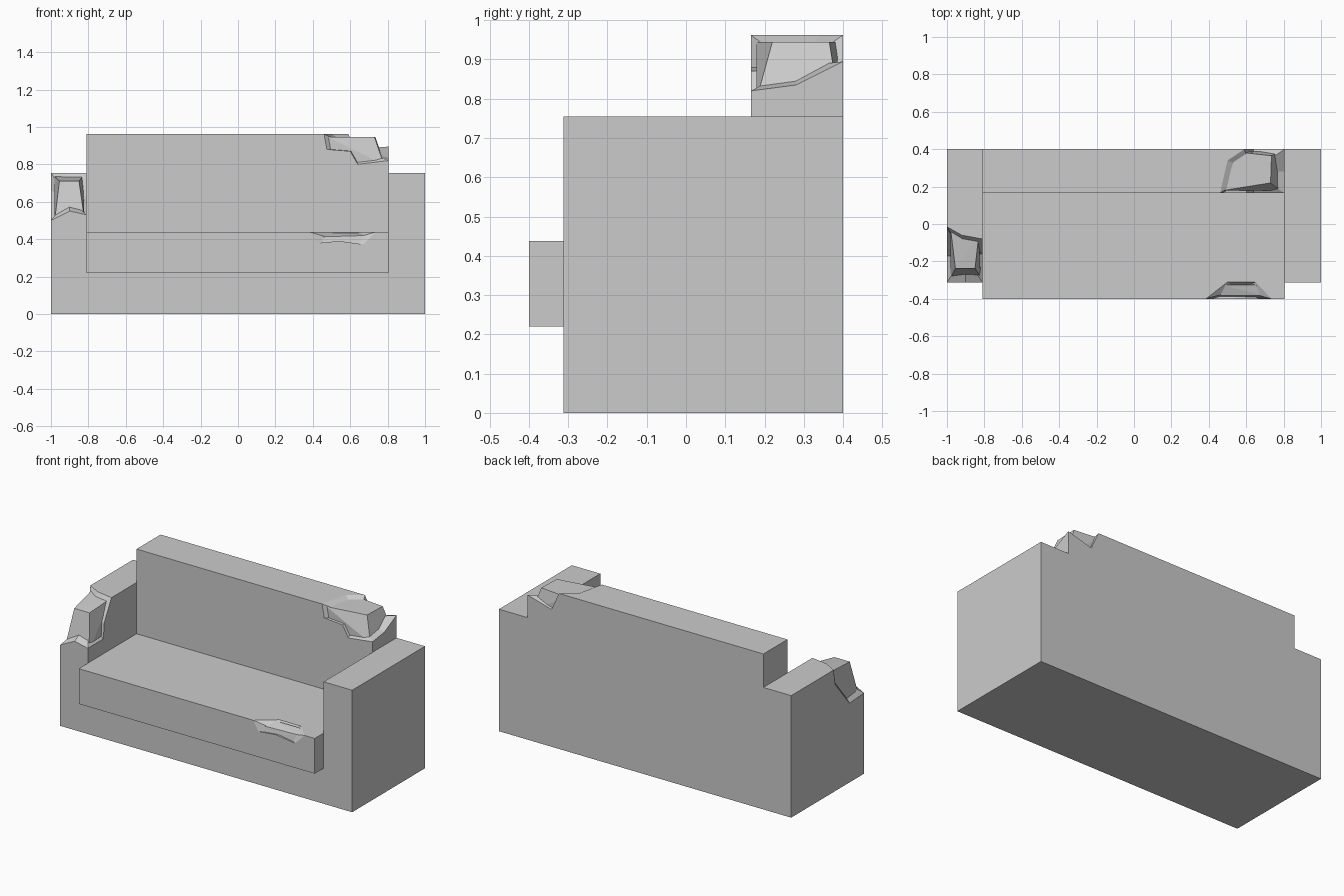
import bpy, bmesh
from mathutils import Vector

if "Cube" in bpy.data.objects:
    bpy.data.objects.remove(bpy.data.objects["Cube"], do_unlink=True)

GREY = (0.6, 0.6, 0.6, 1)
fabric = bpy.data.materials.new("grey_fabric")
fabric.use_nodes = True
fabric.diffuse_color = GREY
fabric.node_tree.nodes["Principled BSDF"].inputs["Base Color"].default_value = GREY


def finish(name, bm):
    bmesh.ops.recalc_face_normals(bm, faces=bm.faces)
    mesh = bpy.data.meshes.new(name)
    bm.to_mesh(mesh)
    bm.free()
    mesh.materials.append(fabric)
    obj = bpy.data.objects.new(name, mesh)
    bpy.context.collection.objects.link(obj)
    return obj


def extrude_outline(name, outline, y0, y1):
    """Front outline (x, z) extruded along y."""
    bm = bmesh.new()
    face = bm.faces.new([bm.verts.new((x, y0, z)) for x, z in outline])
    out = bmesh.ops.extrude_face_region(bm, geom=[face])
    moved = [v for v in out["geom"] if isinstance(v, bmesh.types.BMVert)]
    bmesh.ops.translate(bm, vec=(0, y1 - y0, 0), verts=moved)
    return finish(name, bm)


def stuffing(name, points):
    """Convex lump of padding showing through a tear."""
    bm = bmesh.new()
    for p in points:
        bm.verts.new(p)
    bmesh.ops.convex_hull(bm, input=bm.verts)
    bmesh.ops.dissolve_limit(bm, angle_limit=0.02, verts=bm.verts, edges=bm.edges)
    return finish(name, bm)


def tear(target, name, core, loop):
    """Cut away the cover inside a ragged loop, with walls sloping to core."""
    bm = bmesh.new()
    core = Vector(core)
    ring = [core + (Vector(p) - core) * 1.6 for p in loop]
    tip = bm.verts.new(core)
    low = [bm.verts.new(p) for p in ring]
    high = [bm.verts.new((p.x, p.y, 1.3)) for p in ring]
    for i in range(len(loop)):
        j = (i + 1) % len(loop)
        bm.faces.new((tip, low[i], low[j]))
        bm.faces.new((low[i], high[i], high[j], low[j]))
    bm.faces.new(high)
    cutter = finish(name, bm)
    cutter.hide_render = True
    cutter.hide_set(True)
    cutter.display_type = 'WIRE'
    mod = target.modifiers.new("tear", 'BOOLEAN')
    mod.operation = 'DIFFERENCE'
    mod.solver = 'EXACT'
    mod.object = cutter


# Main blocks
IN_L, IN_R, ARM, SEAT, BACK = -0.81, 0.805, 0.755, 0.438, 0.962
FRONT, REAR, LIP = -0.312, 0.4, -0.4
frame = extrude_outline("frame_with_arms", [
    (-1, 0), (1, 0), (1, ARM), (IN_R, ARM), (IN_R, 0.22),
    (IN_L, 0.22), (IN_L, ARM), (-1, ARM)], FRONT, REAR)
seat = extrude_outline("seat", [
    (IN_L, 0.22), (IN_R, 0.22), (IN_R, SEAT), (IN_L, SEAT)], LIP, REAR)
back = extrude_outline("backrest", [
    (IN_L, SEAT), (IN_R, SEAT), (IN_R, BACK), (IN_L, BACK)], 0.165, REAR)

# Torn arm corner
tear(frame, "arm_cutter", (-0.905, -0.17, 0.62), [
    (-1, FRONT, 0.5), (-0.9, FRONT, 0.55), (IN_L, FRONT, 0.53),
    (IN_L, -0.16, 0.53), (IN_L, -0.15, 0.63), (IN_L, -0.08, ARM),
    (-0.92, -0.06, ARM), (-1, -0.015, ARM), (-1, -0.03, 0.66), (-1, -0.17, 0.49)])
stuffing("arm_stuffing", [
    (-0.955, -0.237, 0.71), (-0.85, -0.237, 0.71),
    (-0.98, -0.03, 0.737), (-0.83, -0.06, 0.737),
    (-0.98, -0.285, 0.5), (-0.82, -0.285, 0.5),
    (-0.985, 0, 0.48), (-0.825, 0, 0.48)])

# Torn backrest end
tear(back, "back_cutter", (0.63, 0.28, 0.88), [
    (0.46, 0.165, BACK), (0.475, 0.165, 0.88), (0.6, 0.165, 0.87),
    (0.64, 0.165, 0.8), (IN_R, 0.165, 0.82), (IN_R, 0.28, 0.835),
    (IN_R, REAR, 0.895), (0.64, REAR, 0.85), (0.59, REAR, BACK), (0.5, 0.34, BACK)])
stuffing("back_stuffing", [
    (0.48, 0.18, 0.945), (0.73, 0.22, 0.945), (0.735, 0.365, 0.945), (0.55, 0.385, 0.945),
    (0.475, 0.18, 0.8), (0.78, 0.18, 0.8), (0.785, 0.388, 0.8), (0.5, 0.388, 0.8)])

# Torn seat edge
tear(seat, "seat_cutter", (0.56, -0.35, 0.385), [
    (0.385, LIP, SEAT), (0.42, LIP, 0.378), (0.54, LIP, 0.39), (0.67, LIP, 0.372),
    (0.735, LIP, SEAT), (0.65, -0.31, SEAT), (0.5, -0.31, SEAT)])
stuffing("seat_stuffing", [
    (0.47, -0.325, 0.433), (0.65, -0.325, 0.433), (0.44, -0.382, 0.412), (0.69, -0.382, 0.42),
    (0.42, -0.393, 0.36), (0.7, -0.393, 0.36), (0.7, -0.32, 0.36), (0.42, -0.32, 0.36)])
